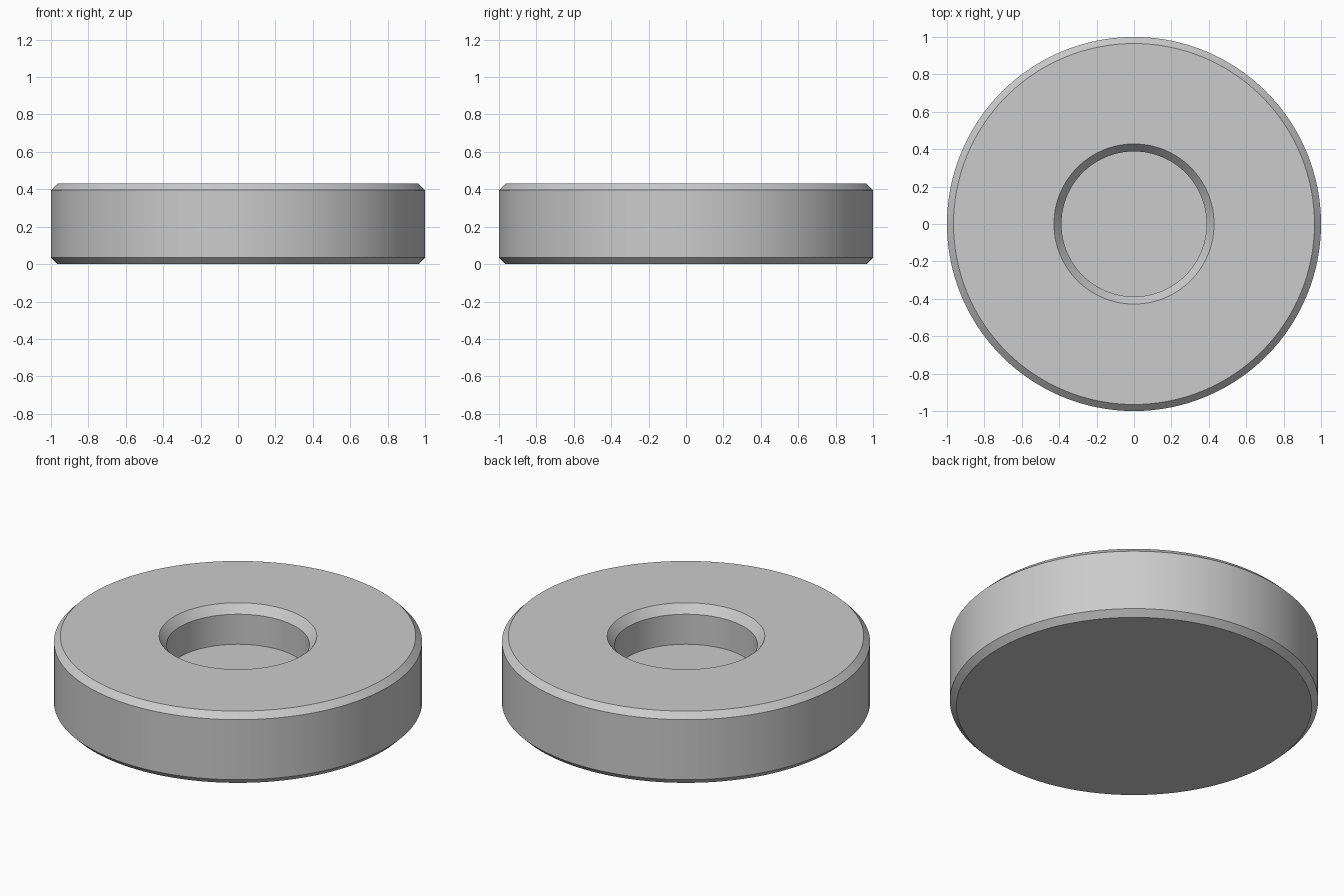
import bpy
import bmesh
import math
from mathutils import Vector

cube = bpy.data.objects.get("Cube")
if cube:
    bpy.data.objects.remove(cube, do_unlink=True)

# Single plain grey material
grey = bpy.data.materials.new("plain_grey")
grey.use_nodes = True
colour = (0.6, 0.6, 0.6, 1.0)
grey.diffuse_color = colour
grey.node_tree.nodes["Principled BSDF"].inputs["Base Color"].default_value = colour


def lathe(name, profile, segments=128):
    """Revolve (radius, height) points about z and close both ends."""
    bm = bmesh.new()
    points = [bm.verts.new((r, 0, z)) for r, z in profile]
    edges = [bm.edges.new(pair) for pair in zip(points, points[1:])]
    bmesh.ops.spin(bm, geom=points + edges, cent=Vector(), axis=(0, 0, 1),
                   angle=math.tau, steps=segments, use_duplicate=False)
    bmesh.ops.remove_doubles(bm, verts=bm.verts, dist=1e-4)
    bmesh.ops.holes_fill(bm, edges=[e for e in bm.edges if e.is_boundary], sides=0)
    bmesh.ops.recalc_face_normals(bm, faces=bm.faces)
    mesh = bpy.data.meshes.new(name)
    bm.to_mesh(mesh)
    bm.free()
    mesh.materials.append(grey)
    obj = bpy.data.objects.new(name, mesh)
    bpy.context.collection.objects.link(obj)
    bpy.ops.object.select_all(action="DESELECT")
    obj.select_set(True)
    bpy.context.view_layer.objects.active = obj
    bpy.ops.object.shade_smooth_by_angle(angle=math.radians(25))
    return obj


# Chamfered disc with a chamfered blind recess in its top
height, chamfer = 0.43, 0.035
recess_radius, recess_floor = 0.388, 0.2
lathe("recessed_disc", [
    (1 - chamfer, 0),
    (1, chamfer),
    (1, height - chamfer),
    (1 - chamfer, height),
    (recess_radius + 0.04, height),
    (recess_radius, height - 0.05),
    (recess_radius, recess_floor),
])
